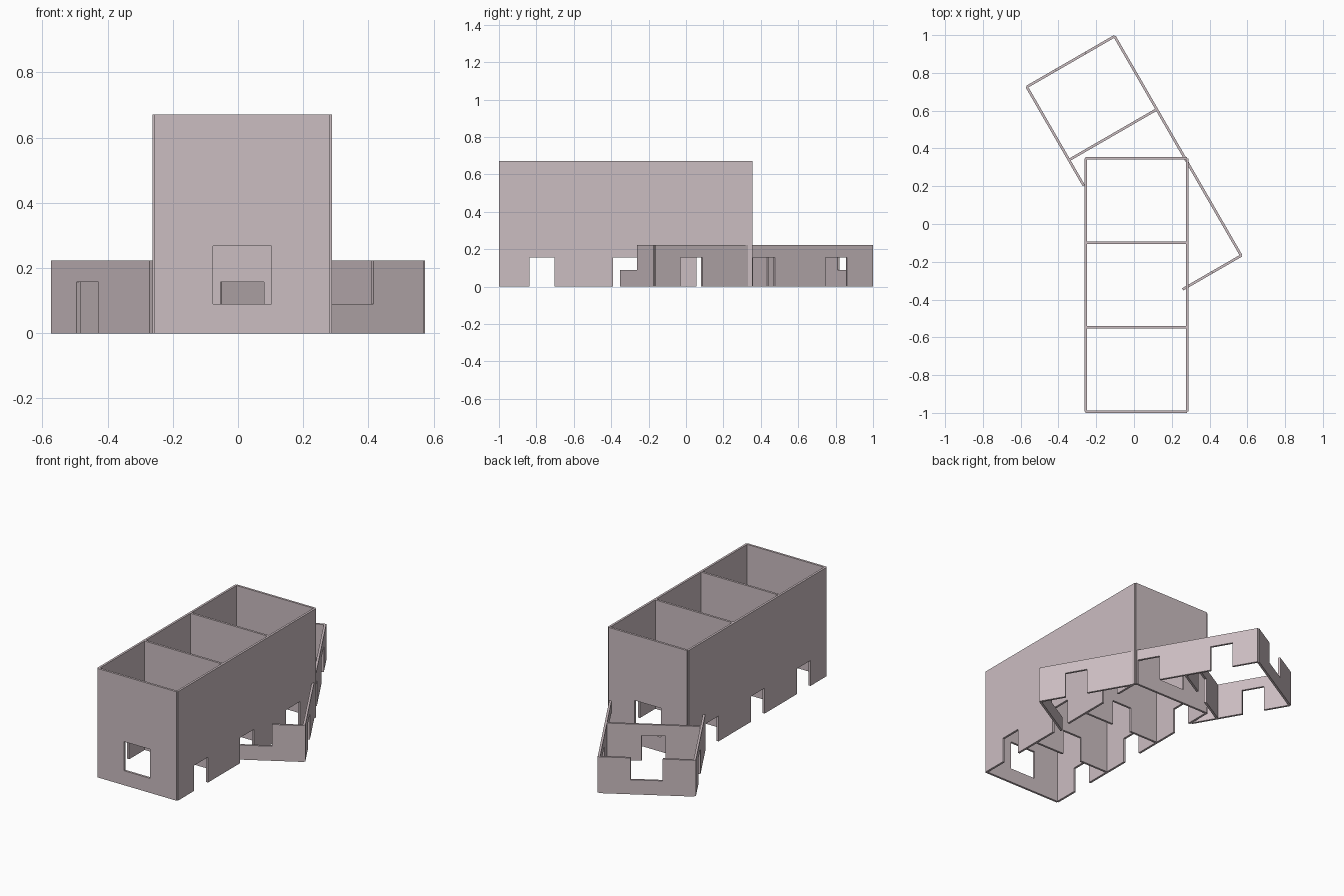
import bpy, bmesh, math
from mathutils import Matrix, Vector

cube = bpy.data.objects.get("Cube")
if cube:
    bpy.data.objects.remove(cube, do_unlink=True)

U = 0.0894                     # one building module
THICK = 0.15 * U
BAY, WIDTH = 5 * U, 6 * U
DOOR_W, DOOR_H = 1.5 * U, 1.75 * U
WIN_W, SILL = 2 * U, U
LENGTH = 3 * BAY

plaster = bpy.data.materials.new("warm_grey_plaster")
plaster.use_nodes = True
COLOUR = (0.60, 0.51, 0.535, 1)
plaster.diffuse_color = COLOUR
plaster.node_tree.nodes["Principled BSDF"].inputs["Base Color"].default_value = COLOUR


def door(centre):
    return (centre - DOOR_W / 2, centre + DOOR_W / 2, 0, DOOR_H)


def window(centre):
    return (centre - WIN_W / 2, centre + WIN_W / 2, SILL, SILL + WIN_W)


def wall(name, frame, start, along_y, length, height, openings):
    """Upright slab centred on its line, with rectangular openings left out."""
    xs = sorted({0, length} | {v for o in openings for v in o[:2] if 0 < v < length})
    zs = sorted({0, height} | {v for o in openings for v in o[2:] if 0 < v < height})
    bm = bmesh.new()
    for x0, x1 in zip(xs, xs[1:]):
        for z0, z1 in zip(zs, zs[1:]):
            cx, cz = (x0 + x1) / 2, (z0 + z1) / 2
            if any(a < cx < b and c < cz < d for a, b, c, d in openings):
                continue
            corners = ((x0, z0), (x1, z0), (x1, z1), (x0, z1))
            bm.faces.new([bm.verts.new((x, -THICK / 2, z)) for x, z in corners])
    bmesh.ops.remove_doubles(bm, verts=bm.verts[:], dist=1e-5)
    out = bmesh.ops.extrude_face_region(bm, geom=bm.faces[:])
    moved = [g for g in out["geom"] if isinstance(g, bmesh.types.BMVert)]
    bmesh.ops.translate(bm, verts=moved, vec=(0, THICK, 0))
    bmesh.ops.recalc_face_normals(bm, faces=bm.faces[:])
    turn = Matrix.Rotation(math.pi / 2 if along_y else 0, 4, "Z")
    bm.transform(frame @ Matrix.Translation(Vector((*start, 0))) @ turn)
    mesh = bpy.data.meshes.new(name)
    bm.to_mesh(mesh)
    bm.free()
    mesh.materials.append(plaster)
    obj = bpy.data.objects.new(name, mesh)
    bpy.context.collection.objects.link(obj)


bay_doors = [door(BAY * (i + 0.5)) for i in range(3)]
mid_door, mid_window = [door(WIDTH / 2)], [window(WIDTH / 2)]

# Tall hall: origin at its front corner on the -x side
TALL = 7.5 * U
hall = Matrix.Translation((-0.2555, -1 + THICK / 2, 0))
wall("hall_right_wall", hall, (0, 0), True, LENGTH, TALL, bay_doors)
wall("hall_left_wall", hall, (WIDTH, 0), True, LENGTH, TALL, bay_doors)
wall("hall_front_wall", hall, (0, 0), False, WIDTH, TALL, mid_window)
wall("hall_back_wall", hall, (0, LENGTH), False, WIDTH, TALL, mid_window)
for i in (1, 2):
    wall(f"hall_partition_{i}", hall, (0, BAY * i), False, WIDTH, TALL, mid_door)

# Low annex: turned 30 degrees, origin at its far back corner, running to -y
LOW = 2.5 * U
annex = Matrix.Translation((-0.103, 0.994, 0)) @ Matrix.Rotation(math.radians(30), 4, "Z")
wall("annex_long_wall", annex, (0, -LENGTH), True, LENGTH, LOW, bay_doors)
wall("annex_back_wall", annex, (-WIDTH, 0), False, WIDTH, LOW, mid_window)
wall("annex_partition", annex, (-WIDTH, -BAY), False, WIDTH, LOW, mid_door)

# The short side and front walls stop where they meet the hall
short = 1.5 * BAY - DOOR_W / 2
wall("annex_short_wall", annex, (-WIDTH, -short), True, short, LOW,
     [door(short - BAY / 2)])
front = WIDTH / 2 + WIN_W / 2
wall("annex_front_wall", annex, (-front, -LENGTH), False, front, LOW,
     [window(WIN_W / 2)])
